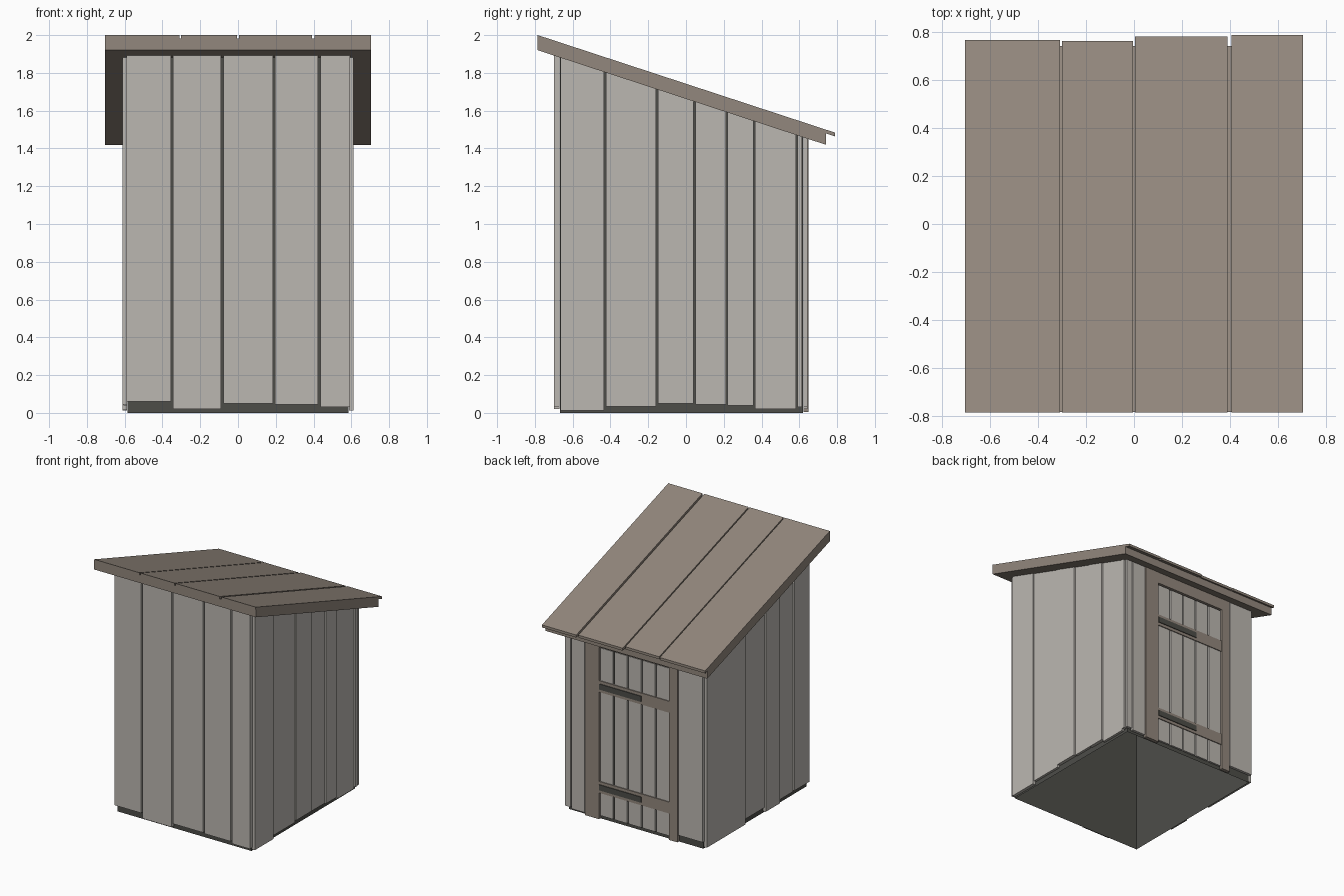
import bpy, bmesh

cube = bpy.data.objects.get("Cube")
if cube:
    bpy.data.objects.remove(cube, do_unlink=True)


def material(name, rgb):
    m = bpy.data.materials.new(name)
    m.use_nodes = True
    m.diffuse_color = (*rgb, 1)
    m.node_tree.nodes["Principled BSDF"].inputs["Base Color"].default_value = (*rgb, 1)
    return m


GREY = material("weathered_grey_wood", (0.50, 0.475, 0.44))
BROWN = material("brown_wood", (0.29, 0.245, 0.205))
DARK = material("dark_grey", (0.075, 0.075, 0.066))


def slope(offset):
    """Height of a plane parallel to the roof, measured from its underside."""
    return lambda y: 1.6625 + offset - 0.328 * y


def block(name, xs, ys, bottom, top, mat, open_ends=False):
    """Box whose bottom and top are heights or sloping planes."""
    bm = bmesh.new()
    bmesh.ops.create_cube(bm, size=1)
    if open_ends:
        ends = [f for f in bm.faces if abs(f.normal.z) > 0.5]
        bmesh.ops.delete(bm, geom=ends, context="FACES_ONLY")
    for v in bm.verts:
        x = xs[v.co.x > 0]
        y = ys[v.co.y > 0]
        z = top if v.co.z > 0 else bottom
        v.co = (x, y, z(y) if callable(z) else z)
    mesh = bpy.data.meshes.new(name)
    bm.to_mesh(mesh)
    bm.free()
    mesh.materials.append(mat)
    obj = bpy.data.objects.new(name, mesh)
    bpy.context.collection.objects.link(obj)


GAP = 0.006
EAVE = slope(0)

# Dark lining without a floor, seen through the gaps and from below
block("inner_lining", (-0.585, 0.585), (-0.668, 0.62), 0, EAVE, DARK, open_ends=True)

# Front wall planks
edges = [-0.595, -0.35, -0.083, 0.19, 0.43, 0.60]
lows = [0.06, 0.02, 0.05, 0.045, 0.03]
for i, low in enumerate(lows):
    block(f"front_plank_{i + 1}", (edges[i] + GAP, edges[i + 1] - GAP),
          (-0.70, -0.67), low, EAVE, GREY)

# Side wall planks
sides = {
    "left": (1, [-0.668, -0.427, -0.152, 0.046, 0.218, 0.363, 0.588, 0.62],
             [0.012, 0.035, 0.05, 0.045, 0.04, 0.02, 0.03]),
    "right": (-1, [-0.668, -0.47, -0.30, -0.115, 0.13, 0.62],
              [0.045, 0.04, 0.015, 0.05, 0.012]),
}
for side, (sign, edges, lows) in sides.items():
    for i, low in enumerate(lows):
        outer = 0.612 - 0.006 * (i % 2)
        block(f"{side}_plank_{i + 1}", sorted((sign * 0.587, sign * outer)),
              (edges[i] + GAP / 2, edges[i + 1] - GAP), low, EAVE, GREY)

# Back wall planks beside the door
for i, (x0, x1, low) in enumerate([(-0.595, -0.385, 0.06), (0.435, 0.55, 0.02),
                                   (0.56, 0.605, 0.03)]):
    block(f"back_plank_{i + 1}", (x0, x1), (0.622, 0.642), low, EAVE, GREY)

# Door frame
block("left_door_post", (0.307, 0.427), (0.622, 0.648), 0.005, EAVE, BROWN)
block("right_door_post", (-0.378, -0.305), (0.622, 0.648), 0.005, EAVE, BROWN)
block("door_lintel", (-0.305, 0.307), (0.622, 0.646), 1.36, EAVE, BROWN)

# Door planks
width = 0.612 / 5
for i in range(5):
    x = -0.305 + i * width
    block(f"door_plank_{i + 1}", (x + GAP, x + width - GAP), (0.622, 0.636),
          0.03, 1.352, GREY)

# Door battens with metal hinge straps
for name, z in (("lower", 0.255), ("upper", 1.05)):
    block(f"{name}_door_batten", (-0.305, 0.307), (0.63, 0.643), z - 0.045, z + 0.045, BROWN)
    block(f"{name}_hinge_strap", (-0.06, 0.305), (0.64, 0.649), z - 0.022, z + 0.022, DARK)

# Roof slab and the boards laid on it
block("roof_slab", (-0.705, 0.705), (-0.785, 0.742), EAVE, slope(0.062), BROWN)
boards = [(-0.705, -0.309, 0.768), (-0.301, -0.005, 0.763),
          (0.004, 0.391, 0.783), (0.406, 0.705, 0.788)]
for i, (x0, x1, end) in enumerate(boards):
    block(f"roof_board_{i + 1}", (x0, x1), (-0.786, end), slope(0.06), slope(0.08), BROWN)
